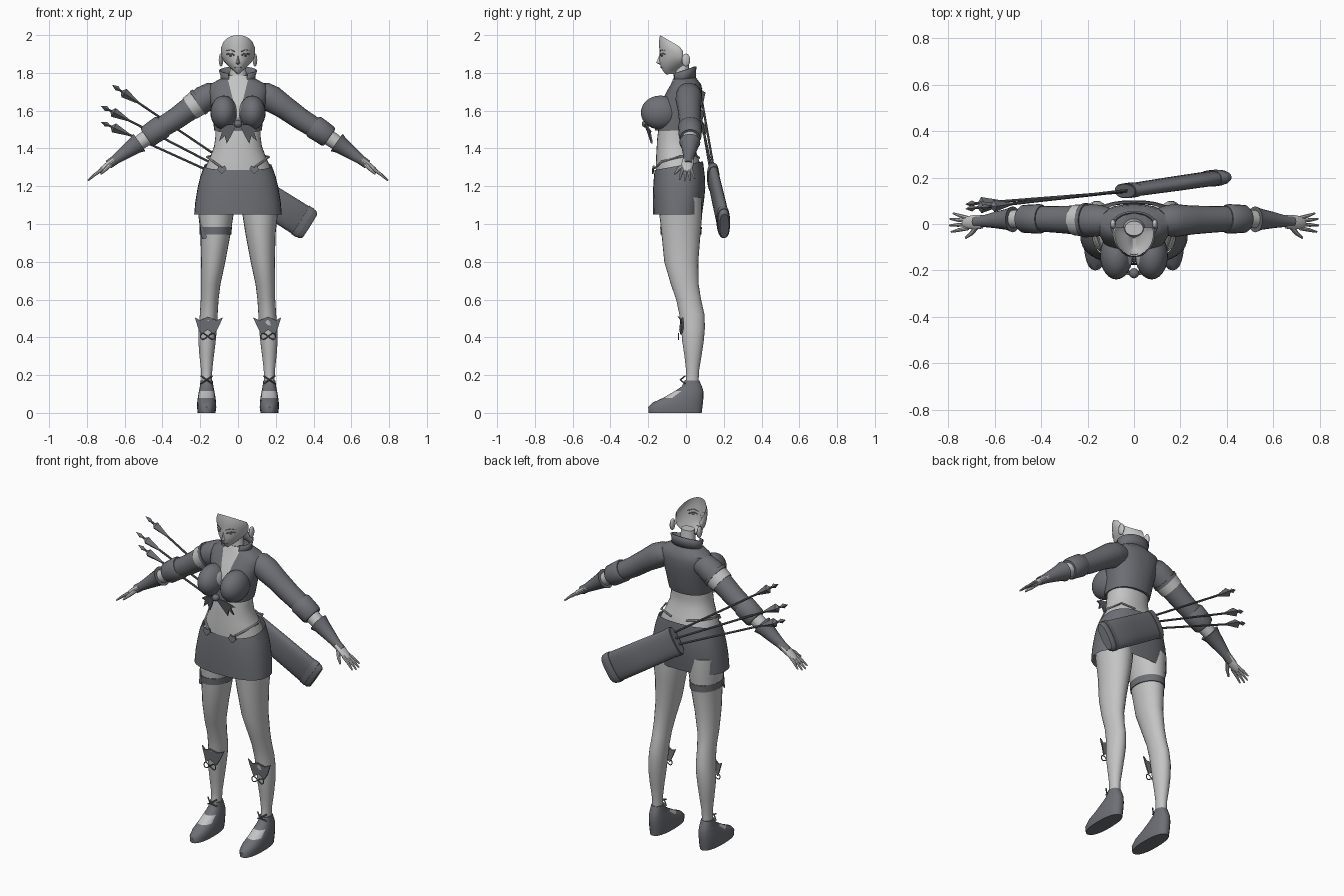
import bpy, bmesh, math
from mathutils import Vector

if "Cube" in bpy.data.objects:
    bpy.data.objects.remove(bpy.data.objects["Cube"])

def material(name, rgb):
    m = bpy.data.materials.new(name)
    m.diffuse_color = (*rgb, 1)
    m.use_nodes = True
    m.node_tree.nodes["Principled BSDF"].inputs["Base Color"].default_value = m.diffuse_color
    return m

CLOTH = material("dark_grey_cloth", (0.155, 0.16, 0.178))
SKIN = material("light_grey_skin", (0.55, 0.55, 0.55))

def make(name, verts, faces, mats, mirror=False, recalc=True):
    me = bpy.data.meshes.new(name)
    me.from_pydata([tuple(v) for v in verts], [], faces)
    if recalc:
        bm = bmesh.new()
        bm.from_mesh(me)
        bmesh.ops.recalc_face_normals(bm, faces=bm.faces)
        bm.to_mesh(me)
        bm.free()
    for m in mats:
        me.materials.append(m)
    ob = bpy.data.objects.new(name, me)
    bpy.context.collection.objects.link(ob)
    if mirror:
        ob.modifiers.new("Mirror", 'MIRROR').use_mirror_merge = False
    return ob

def ring(c, a, b, u=(1, 0, 0), v=(0, 1, 0), n=24, p=1.0):
    """Ellipse, squarer when p is below 1."""
    def s(t):
        return math.copysign(abs(t) ** p, t)
    return [Vector(c) + Vector(u) * a * s(math.cos(2 * math.pi * i / n))
            + Vector(v) * b * s(math.sin(2 * math.pi * i / n)) for i in range(n)]

def loft(name, rings, mats, closed=True, caps=True, mirror=False):
    n, k = len(rings[0]), len(rings)
    faces = [(j * n + i, j * n + (i + 1) % n, (j + 1) * n + (i + 1) % n, (j + 1) * n + i)
             for j in range(k - 1) for i in range(n if closed else n - 1)]
    if caps and closed:
        faces += [tuple(range(n))[::-1], tuple(range((k - 1) * n, k * n))]
    return make(name, [v for r in rings for v in r], faces, mats, mirror)

def stack(name, rows, mats, n=24, p=1.0, **kw):
    """Horizontal rings: (z, centre x, half width, front y, back y)."""
    return loft(name, [ring((cx, (y0 + y1) / 2, z), rx, (y1 - y0) / 2, n=n, p=p)
                       for z, cx, rx, y0, y1 in rows], mats, **kw)

def sweep(name, pts, mat, n=14, mirror=False, flat=1.0):
    """Tube through (x, y, z, radius)."""
    P = [Vector(q[:3]) for q in pts]
    rings = []
    for i, c in enumerate(P):
        d = (P[min(i + 1, len(P) - 1)] - P[max(i - 1, 0)]).normalized()
        v = (Vector((0, 1, 0)) - d * d.y).normalized()
        rings.append(ring(c, pts[i][3], pts[i][3] * flat, d.cross(v), v, n))
    return loft(name, rings, [mat], mirror=mirror)

def plate(name, pts, mat, t=0.008, mirror=False):
    """Thin polygon of (x, y, z) points, thickened along y."""
    n = len(pts)
    vs = list(pts) + [(x, y + t, z) for x, y, z in pts]
    fs = [tuple(range(n)), tuple(range(n, 2 * n))[::-1]]
    fs += [(i, (i + 1) % n, (i + 1) % n + n, i + n) for i in range(n)]
    return make(name, vs, fs, [mat], mirror)

def ball(name, c, r, mats, mirror=False, n=24):
    rows = [(c[2] - r[2] * math.cos(math.pi * (j + 0.15) / 14.3), c[0],
             r[0] * math.sin(math.pi * (j + 0.15) / 14.3), r[1] * math.sin(math.pi * (j + 0.15) / 14.3))
            for j in range(15)]
    return stack(name, [(z, x, a, c[1] - b, c[1] + b) for z, x, a, b in rows], mats, n=n, mirror=mirror)

def cut_neckline(ob):
    """Split faces along a V and give its inside the skin colour."""
    bm = bmesh.new()
    bm.from_mesh(ob.data)
    for s in (1, -1):
        bmesh.ops.bisect_plane(bm, geom=bm.verts[:] + bm.edges[:] + bm.faces[:],
                               plane_co=(0, 0, 1.55), plane_no=(s, 0, -0.25))
    for f in bm.faces:
        c = f.calc_center_median()
        f.material_index = int(c.y < -0.03 and abs(c.x) < 0.25 * (c.z - 1.55))
    bm.to_mesh(ob.data)
    bm.free()

# Legs and shoes
stack("legs", [(1.14, .118, .10, -.145, .085), (1.04, .117, .092, -.14, .085), (.95, .119, .08, -.13, .077),
               (.8, .131, .064, -.115, .065), (.68, .145, .052, -.08, .067), (.6, .15, .047, -.052, .08),
               (.52, .155, .047, -.035, .098), (.45, .16, .049, -.026, .1), (.38, .164, .046, -.02, .094),
               (.3, .166, .038, -.008, .082), (.23, .166, .03, 0, .07), (.18, .166, .028, 0, .067),
               (.1, .166, .028, -.02, .067)], [SKIN], mirror=True)
shoe = stack("shoes", [(0, .166, .047, -.198, .083), (.03, .166, .051, -.2, .087), (.055, .166, .05, -.175, .09),
                       (.08, .166, .047, -.12, .092), (.115, .166, .041, -.06, .092), (.14, .166, .036, -.022, .084),
                       (.172, .166, .032, -.006, .07)], [CLOTH, SKIN], p=.85, mirror=True)
for f in shoe.data.polygons:
    if .08 < f.center.z < .12 and f.center.y < -.055:
        f.material_index = 1

# Calf flaps and laces
plate("calf_flaps", [(.228, -.02, .505), (.2, -.03, .49), (.16, -.045, .51), (.115, -.03, .49), (.08, -.02, .505),
                     (.105, -.025, .45), (.125, -.03, .415), (.16, -.036, .44), (.195, -.03, .415),
                     (.212, -.02, .45)], CLOTH, mirror=True)
for side in (1, -1):
    sweep("calf_bow", [(.16 + side * .035 * math.sin(t) * 1.1, -.04, .405 + .016 * math.sin(2 * t), .003)
                       for t in [math.pi * i / 12 for i in range(13)]], CLOTH, n=6, mirror=True)
    sweep("ankle_lace", [(.166 - side * .03, -.005, .155, .004), (.166, -.03, .175, .004),
                         (.166 + side * .03, -.005, .195, .004)], CLOTH, n=6, mirror=True)

# Thigh strap
stack("thigh_band", [(.945, -.119, .084, -.134, .082), (.985, -.118, .086, -.137, .084)], [CLOTH])
plate("thigh_tab", [(-.21, -.06, 1.05), (-.17, -.1, 1.05), (-.165, -.115, .925), (-.19, -.1, .92)], CLOTH)

# Torso, skirt and hip strings
stack("torso", [(1.2, 0, .185, -.16, .085), (1.3, 0, .172, -.16, .08), (1.36, 0, .146, -.158, .062),
                (1.41, 0, .127, -.155, .042), (1.46, 0, .12, -.152, .035), (1.54, 0, .12, -.14, .045)],
      [SKIN], n=32, p=.9)
skirt = stack("skirt", [(1.05, 0, .232, -.175, .085), (1.12, 0, .226, -.176, .095), (1.19, 0, .214, -.174, .102),
                        (1.25, 0, .2, -.17, .1), (1.31, 0, .179, -.166, .09)], [CLOTH], n=36, p=.82, caps=False)
for v in skirt.data.vertices:
    if v.co.z > 1.28:
        v.co.z += .18 * (v.co.y + .03)
sweep("hip_string", [(.08, -.165, 1.295, .005), (.13, -.13, 1.33, .006), (.163, -.04, 1.355, .006),
                     (.13, .05, 1.365, .006), (.05, .07, 1.35, .005)], SKIN, n=8, mirror=True)
plate("hip_buckles", [(.085, -.18, 1.265), (.11, -.18, 1.29), (.1, -.175, 1.31), (.085, -.175, 1.3),
                      (.07, -.175, 1.31), (.06, -.18, 1.29)], CLOTH, mirror=True)

# Cropped jacket with open neckline
jacket = stack("jacket", [(1.495, 0, .126, -.165, .052), (1.53, 0, .13, -.165, .062), (1.6, 0, .138, -.15, .075),
                          (1.66, 0, .15, -.122, .085), (1.705, 0, .16, -.1, .086), (1.74, 0, .148, -.08, .08),
                          (1.765, 0, .1, -.07, .06), (1.785, 0, .06, -.06, .045)], [CLOTH, SKIN], n=36, p=.88)
cut_neckline(jacket)
cut_neckline(ball("bust", (.076, -.135, 1.59), (.07, .104, .09), [CLOTH, SKIN], mirror=True))
ball("knot", (0, -.212, 1.53), (.022, .022, .02), [CLOTH], n=12)
plate("bow_loops", [(.005, -.222, 1.53), (.06, -.215, 1.525), (.11, -.19, 1.49), (.085, -.195, 1.485),
                    (.1, -.185, 1.44), (.07, -.19, 1.465), (.06, -.185, 1.425), (.035, -.2, 1.47)],
      CLOTH, mirror=True)

# Neck and standing collar
stack("neck", [(1.73, 0, .055, -.06, .03), (1.79, 0, .045, -.058, .022), (1.86, 0, .04, -.05, .012)], [SKIN])
arc = [math.radians(-58 + 296 * i / 24) for i in range(25)]
collar = loft("collar", [[(rx * math.cos(a), -.01 + ry * math.sin(a), z + .02 * math.sin(a)) for a in arc]
                         for z, rx, ry in ((1.755, .085, .055), (1.785, .085, .055), (1.815, .094, .058))],
              [CLOTH], closed=False)
collar.modifiers.new("Solidify", 'SOLIDIFY').thickness = .008

# Sleeves, cuffs, gloves
sweep("sleeves", [(.09, .015, 1.69, .05), (.14, .015, 1.685, .066), (.18, .015, 1.662, .071), (.25, .017, 1.615, .062),
                  (.33, .02, 1.557, .058), (.41, .022, 1.507, .054)], CLOTH, n=20, mirror=True)
sweep("cuffs", [(.395, .022, 1.52, .058), (.405, .022, 1.513, .064), (.44, .022, 1.49, .062), (.475, .022, 1.465, .06),
                (.485, .022, 1.458, .052)], CLOTH, n=20, mirror=True)
sweep("forearms", [(.45, .022, 1.48, .044), (.58, .02, 1.39, .035), (.66, .015, 1.333, .02)], SKIN, mirror=True)
sweep("gloves", [(.522, .02, 1.432, .056), (.545, .02, 1.416, .046), (.6, .017, 1.376, .035),
                 (.65, .012, 1.34, .025), (.685, .01, 1.315, .024)], CLOTH, n=16, mirror=True)
sweep("arm_band", [(-.215, .016, 1.64, .07), (-.255, .017, 1.612, .066)], SKIN, n=20)
sweep("arm_band_edge", [(-.2, .016, 1.65, .074), (-.215, .016, 1.64, .074)], CLOTH, n=20)

# Hands
sweep("palms", [(.655, .01, 1.338, .016), (.685, .008, 1.315, .017), (.72, .006, 1.288, .014),
                (.737, .006, 1.275, .008)], SKIN, mirror=True, flat=1.9)
for y0, y1, reach in ((-.018, -.034, .9), (-.002, -.006, 1), (.013, .022, .97), (.026, .046, .8)):
    sweep("finger", [(.715, y0, 1.292, .009), (.715 + .045 * reach, (y0 + y1) / 2, 1.292 - .032 * reach, .008),
                     (.715 + .08 * reach, y1, 1.292 - .063 * reach, .004)], SKIN, n=8, mirror=True)
sweep("thumb", [(.675, -.008, 1.315, .012), (.7, -.04, 1.29, .01), (.725, -.06, 1.265, .005)],
      SKIN, n=8, mirror=True)

# Open face shell: (height, half width, front y)
FACE = [(1.792, .014, -.104), (1.805, .034, -.118), (1.83, .056, -.134), (1.865, .075, -.141), (1.9, .085, -.14),
        (1.94, .091, -.142), (1.975, .091, -.142), (2.0, .083, -.138)]

def face_y(x, z):
    for (z0, a, p), (z1, b, q) in zip(FACE, FACE[1:]):
        if z <= z1:
            t = (z - z0) / (z1 - z0)
            rx, yf = a + (b - a) * t, p + (q - p) * t
            return -.035 + (yf + .035) * math.sqrt(max(0, 1 - (x / rx) ** 2))

shell = []
for k, (z, rx, yf) in enumerate([(1.795, .012, -.06)] + FACE):
    row = []
    for i in range(29):
        a = math.radians(-115 + 230 * i / 28)
        drop = .085 * (1 - math.cos(a)) / 1.42 * max(0, (z - 1.85) / .15)
        rise = .035 * (1 - math.cos(a)) / 1.42 * max(0, (1.87 - z) / .08)
        back = .045 if math.cos(a) < 0 else 0.035 + yf
        y = -.035 - math.cos(a) * (back if math.cos(a) < 0 else abs(back))
        row.append((rx * math.sin(a), y, z - drop + rise))
    shell.append(row)
head = loft("face", shell, [SKIN], closed=False)
if sum(f.normal.y * f.area for f in head.data.polygons) > 0:
    head.data.flip_normals()

# Facial details
make("nose", [(-.011, -.138, 1.85), (.011, -.138, 1.85), (0, -.158, 1.853), (0, -.139, 1.898), (0, -.136, 1.843)],
     [(0, 2, 3), (2, 1, 3), (0, 4, 2), (4, 1, 2), (0, 3, 1, 4)], [SKIN])
ball("ears", (.09, .0, 1.868), (.012, .022, .034), [SKIN], mirror=True, n=12)

def stroke(name, pts, r, mirror=True):
    sweep(name, [(x, face_y(x, z) - .001, z, r) for x, z in pts], CLOTH, n=6, mirror=mirror)

stroke("eyelashes", [(.02, 1.893), (.032, 1.902), (.046, 1.903), (.06, 1.898)], .0035)
stroke("irises", [(.034, 1.893), (.046, 1.893)], .005)
stroke("eyebrows", [(.016, 1.912), (.04, 1.923), (.064, 1.917)], .0022)
stroke("mouth", [(-.018, 1.829), (0, 1.827), (.018, 1.829)], .0025, False)

# Quiver with a rim at each end
low, high = Vector((.38, .203, .99)), Vector((-.04, .142, 1.255))
axis = (high - low).normalized()
depth = (Vector((0, 1, 0)) - axis * axis.y).normalized()
side = axis.cross(depth)

def quiver_part(name, rows):
    loft(name, [ring(low.lerp(high, t), a, b, side, depth, 24, .8) for t, a, b in rows], [CLOTH])

quiver_part("quiver", [(0, .074, .024), (.03, .086, .032), (.5, .084, .031), (1, .08, .028)])
quiver_part("quiver_base_rim", [(.06, .089, .035), (.12, .089, .035)])
quiver_part("quiver_mouth_rim", [(.92, .084, .032), (.99, .084, .032)])

# Arrows with fletching and pointed nocks
for a, b in (((-.03, .145, 1.305), (-.665, .07, 1.735)), ((-.03, .142, 1.265), (-.725, .065, 1.625)),
             ((-.02, .14, 1.22), (-.725, .085, 1.54))):
    a, b = Vector(a), Vector(b)
    d = (b - a).normalized()

    def along(spec):
        return [(*(b - d * s), r) for s, r in spec]
    sweep("arrow_shaft", along([((b - a).length, .006), (.03, .006)]), CLOTH, n=8)
    sweep("arrow_fletching", along([(.17, .005), (.075, .026), (.06, .006)]), CLOTH, n=4)
    sweep("arrow_nock", along([(.05, .004), (.03, .014), (0, .001)]), CLOTH, n=4)

# Smooth shading with sharp edges kept
for ob in list(bpy.context.scene.objects):
    bpy.ops.object.select_all(action='DESELECT')
    ob.select_set(True)
    bpy.context.view_layer.objects.active = ob
    bpy.ops.object.shade_smooth_by_angle(angle=math.radians(40))
